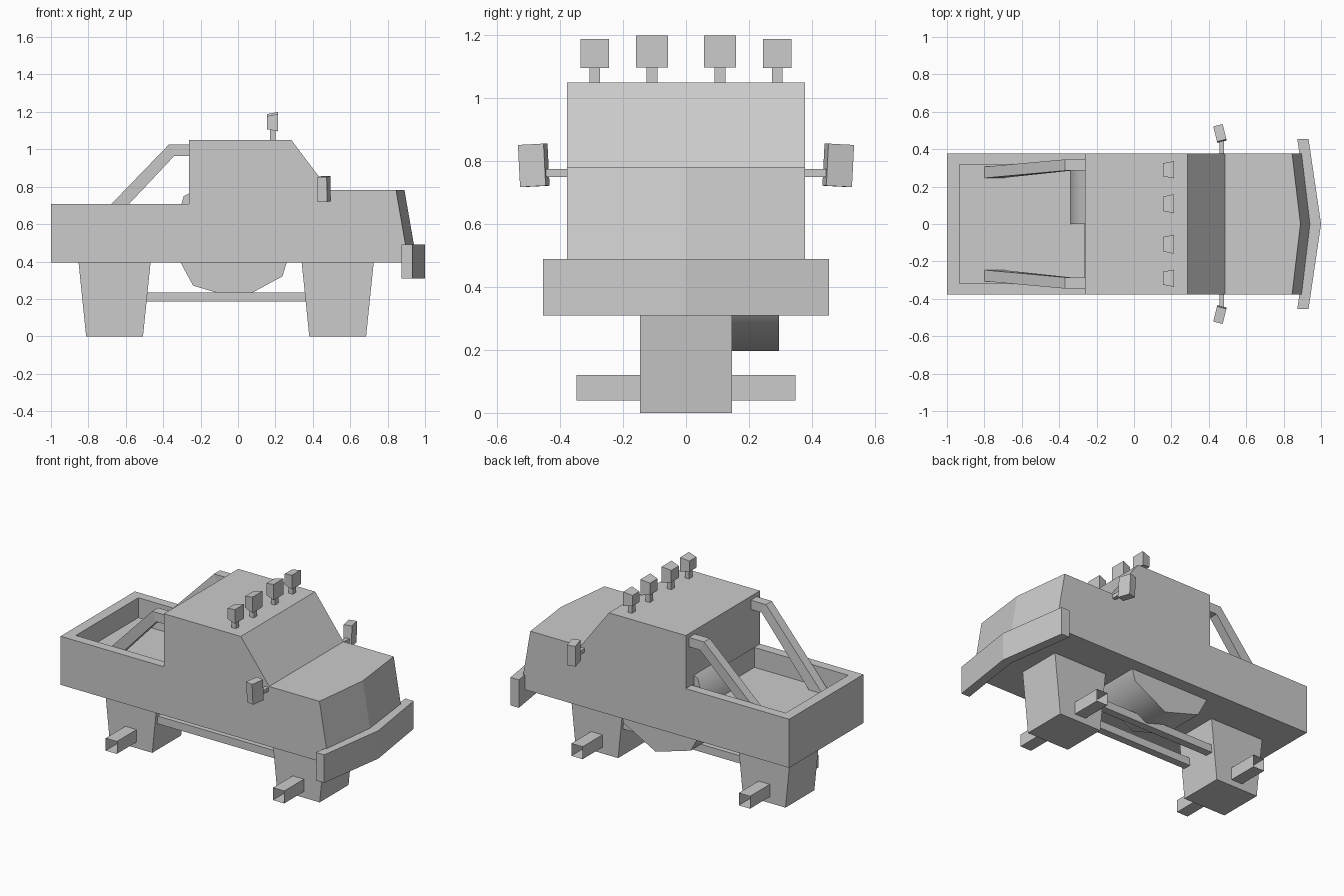
import bpy, bmesh
from math import sin, cos, radians
from mathutils import Matrix

if "Cube" in bpy.data.objects:
    bpy.data.objects.remove(bpy.data.objects["Cube"])

paint = bpy.data.materials.new("plain grey")
paint.use_nodes = True
GREY = (0.6, 0.6, 0.6, 1)
paint.diffuse_color = GREY
paint.node_tree.nodes["Principled BSDF"].inputs["Base Color"].default_value = GREY


def loft(name, rings, caps=True):
    """Bridge matching rings of points into one solid."""
    bm = bmesh.new()
    loops = [[bm.verts.new(p) for p in ring] for ring in rings]
    n = len(loops[0])
    for a, b in zip(loops, loops[1:]):
        for i in range(n):
            j = (i + 1) % n
            bm.faces.new((a[i], a[j], b[j], b[i]))
    if caps:
        bm.faces.new(loops[0])
        bm.faces.new(loops[-1])
    bmesh.ops.recalc_face_normals(bm, faces=bm.faces[:])
    mesh = bpy.data.meshes.new(name)
    bm.to_mesh(mesh)
    bm.free()
    mesh.materials.append(paint)
    obj = bpy.data.objects.new(name, mesh)
    bpy.context.collection.objects.link(obj)
    return obj


def rect_z(x0, x1, y0, y1, z):
    return [(x0, y0, z), (x1, y0, z), (x1, y1, z), (x0, y1, z)]


def rect_x(x, y0, y1, z0, z1):
    return [(x, y0, z0), (x, y1, z0), (x, y1, z1), (x, y0, z1)]


def box(name, x0, x1, y0, y1, z0, z1):
    return loft(name, [rect_z(x0, x1, y0, y1, z0), rect_z(x0, x1, y0, y1, z1)])


SIDES = (("left", 1), ("right", -1))

# Body: side profile with a nose that comes to a point on the centre line
HALF = 0.378
NOSE = 0.045


def body_ring(y, nose):
    profile = [(-1, 0.395), (-1, 0.708), (-0.263, 0.708), (-0.263, 1.05),
               (0.285, 1.05), (0.487, 0.782), (0.845 + nose, 0.782),
               (0.912 + nose, 0.395)]
    return [(x, y, z) for x, z in profile]


body = loft("body", [body_ring(-HALF, 0), body_ring(0, NOSE), body_ring(HALF, 0)])

# Open cargo bed
cutter = box("bed_cutter", -0.933, -0.265, -0.318, 0.318, 0.58, 0.9)
cutter.hide_render = True
cutter.hide_viewport = True
cut = body.modifiers.new("bed", "BOOLEAN")
cut.operation = "DIFFERENCE"
cut.solver = "EXACT"
cut.object = cutter


# Bumper bent to a point
def bumper_ring(y, inner, outer):
    return [(inner, y, 0.31), (outer, y, 0.31), (outer, y, 0.49), (inner, y, 0.49)]


loft("bumper", [bumper_ring(-0.455, 0.873, 0.933), bumper_ring(0, 0.94, 1),
                bumper_ring(0.455, 0.873, 0.933)])

# Tapered wheel blocks with open axle stubs on both sides
for end, cx in (("front", 0.533), ("rear", -0.66)):
    loft(end + "_wheel_block", [rect_z(cx - 0.152, cx + 0.152, -0.147, 0.147, 0),
                                rect_z(cx - 0.193, cx + 0.193, -0.147, 0.147, 0.4)])
    for side, s in SIDES:
        rings = [[(cx - 0.04, y, 0.04), (cx + 0.04, y, 0.04),
                  (cx + 0.04, y, 0.12), (cx - 0.04, y, 0.12)]
                 for y in (0.14 * s, 0.348 * s)]
        loft(f"{end}_{side}_axle", rings, caps=False)

# Eight-sided drum through the floor
drum_rings = []
for y in (0, 0.295):
    angles = [radians(6 + 45 * k) for k in range(8)]
    drum_rings.append([(-0.026 + 0.34 * cos(a), y, 0.535 + 0.34 * sin(a)) for a in angles])
drum = loft("drum", drum_rings)
bpy.context.view_layer.objects.active = drum
drum.select_set(True)
bpy.ops.object.shade_smooth_by_angle(angle=radians(50))
drum.select_set(False)

for side, s in SIDES:
    # Rails between the wheel blocks
    box(side + "_rail", -0.5, 0.4, 0.1 * s - 0.025, 0.1 * s + 0.025, 0.185, 0.235)

    # Roll bar sloping from the cab down to the bed floor
    def bar_ring(low, high, y0, y1):
        return [(low[0], y0 * s, low[1]), (low[0], y1 * s, low[1]),
                (high[0], y1 * s, high[1]), (high[0], y0 * s, high[1])]
    loft(side + "_roll_bar", [bar_ring((-0.255, 0.965), (-0.255, 1.025), 0.285, 0.345),
                              bar_ring((-0.34, 0.965), (-0.37, 1.025), 0.285, 0.345),
                              bar_ring((-0.712, 0.57), (-0.81, 0.57), 0.245, 0.305)])

    # Wing mirror on a short arm
    box(side + "_mirror_arm", 0.457, 0.482, *sorted((0.37 * s, 0.46 * s)), 0.75, 0.775)
    mirror = box(side + "_mirror", -0.026, 0.026, -0.042, 0.042, -0.067, 0.067)
    mirror.matrix_world = (Matrix.Translation((0.46, 0.484 * s, 0.787))
                           @ Matrix.Rotation(radians(14 * s), 4, "Z")
                           @ Matrix.Rotation(radians(-3 * s), 4, "X"))

    # Roof lamps, wider towards the front
    for spot, y, half, top in (("inner", 0.108, 0.051, 1.2), ("outer", 0.29, 0.046, 1.188)):
        cy = y * s
        box(f"{side}_{spot}_lamp_post", 0.17, 0.2, cy - 0.017, cy + 0.017, 1.04, 1.11)
        back = half * 0.75
        mid = top - half
        loft(f"{side}_{spot}_lamp", [
            rect_x(0.154, cy - back, cy + back, mid - back, mid + back),
            rect_x(0.214, cy - half, cy + half, mid - half, mid + half)])
